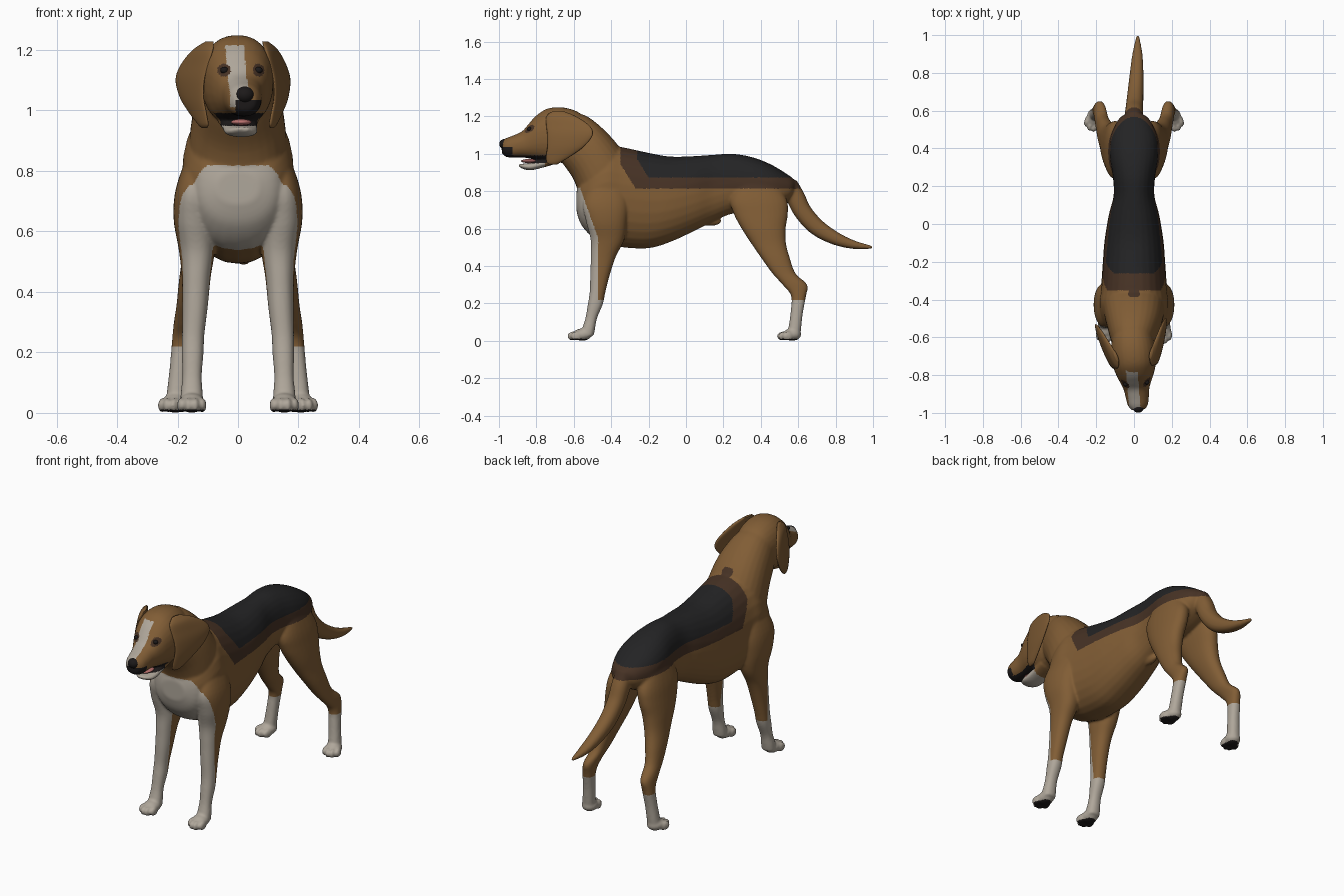
import bpy, bmesh, math
from mathutils import Matrix, Vector
from mathutils.bvhtree import BVHTree

cube = bpy.data.objects.get("Cube")
if cube:
    bpy.data.objects.remove(cube, do_unlink=True)


def material(name, r, g, b):
    m = bpy.data.materials.new(name)
    m.use_nodes = True
    m.diffuse_color = (r, g, b, 1)
    node = next(n for n in m.node_tree.nodes if n.type == 'BSDF_PRINCIPLED')
    node.inputs["Base Color"].default_value = (r, g, b, 1)
    node.inputs["Roughness"].default_value = 0.8
    return m


TAN, WHITE, BROWN, BLACK, PAD = range(5)
coat = [material("tan fur", .22, .11, .036), material("white fur", .43, .385, .325),
        material("dark brown fur", .062, .032, .018), material("black fur", .017, .017, .018),
        material("black skin", .012, .010, .010)]
pink = material("pink tongue", .5, .17, .16)

X, Y, Z = Vector((1, 0, 0)), Vector((0, 1, 0)), Vector((0, 0, 1))
STILL = Matrix.Identity(4)
# The head is turned slightly to its left
TURN = (Matrix.Translation((-.01, -.6, 0)) @ Matrix.Rotation(math.radians(5), 4, 'Z')
        @ Matrix.Translation((0, .6, 0)))


def smooth_rows(rows, steps=5):
    """Catmull-Rom samples through rows of numbers."""
    p = [Vector(r) for r in rows]
    p = [p[0]] + p + [p[-1]]
    out = []
    for a, b, c, d in zip(p, p[1:], p[2:], p[3:]):
        for i in range(steps):
            t = i / steps
            out.append(b + (c - a) * (t / 2) + (a * 2 - b * 5 + c * 4 - d) * (t * t / 2)
                       + (b * 3 - a - c * 3 + d) * (t ** 3 / 2))
    return out + [p[-1]]


def loft(bm, rows, v=None, m=STILL, n=28, power=2.25):
    """Skin rounded rings (x, y, z, rx, rv); v is the second ring axis."""
    rows = smooth_rows(rows)
    rings = []
    for i, row in enumerate(rows):
        axis = v
        if axis is None:
            step = rows[min(i + 1, len(rows) - 1)] - rows[max(i - 1, 0)]
            axis = Vector((0, -step[2], step[1])).normalized()
        centre, ring = Vector(row[:3]), []
        for k in range(n):
            a = 2 * math.pi * k / n
            c, s = math.cos(a), math.sin(a)
            c = math.copysign(abs(c) ** (2 / power), c)
            s = math.copysign(abs(s) ** (2 / power), s)
            ring.append(bm.verts.new(m @ (centre + X * c * max(row[3], .002)
                                          + axis * s * max(row[4], .002))))
        rings.append(ring)
    for a, b in zip(rings, rings[1:]):
        for k in range(n):
            j = (k + 1) % n
            bm.faces.new((a[k], a[j], b[j], b[k]))
    bm.faces.new(rings[0][::-1])
    bm.faces.new(rings[-1])


def slices(rows):
    """Turn (y, bottom, top, half width) into ring rows."""
    return [(0, y, (b + t) / 2, w, (t - b) / 2) for y, b, t, w in rows]


def ball(bm, centre, radii, m=STILL):
    bmesh.ops.create_uvsphere(bm, u_segments=24, v_segments=14, radius=1,
                              matrix=m @ Matrix.Translation(centre) @ Matrix.Diagonal((*radii, 1)))


def finish(name, bm, mats):
    bmesh.ops.recalc_face_normals(bm, faces=bm.faces)
    for f in bm.faces:
        f.smooth = True
    mesh = bpy.data.meshes.new(name)
    bm.to_mesh(mesh)
    bm.free()
    for mat in mats:
        mesh.materials.append(mat)
    ob = bpy.data.objects.new(name, mesh)
    bpy.context.collection.objects.link(ob)
    return ob


body = bmesh.new()
# Torso, chest to rump
loft(body, slices([(-.585, .69, .80, .07), (-.56, .62, .88, .13), (-.5, .555, .97, .172),
                   (-.42, .52, 1.04, .185), (-.34, .5, 1.035, .175), (-.2, .495, 1.005, .165),
                   (-.08, .53, .985, .155), (.05, .59, .988, .133), (.15, .64, .995, .108),
                   (.25, .68, 1., .112), (.36, .68, .98, .13), (.46, .7, .94, .125),
                   (.55, .75, .885, .085), (.58, .79, .86, .05)]), Z)
ball(body, (0, .13, .64), (.022, .06, .026))
# Neck
loft(body, [(0, -.4, .78, .165, .19), (0, -.457, .885, .162, .185), (0, -.52, .995, .146, .157),
            (-.005, -.592, 1.075, .122, .14), (-.01, -.64, 1.12, .1, .115)], Vector((0, .51, .86)))
# Skull with muzzle, then lower jaw
loft(body, slices([(-.53, 1.08, 1.18, .06), (-.58, 1., 1.225, .1), (-.66, .955, 1.248, .118),
                   (-.74, .95, 1.242, .115), (-.8, .965, 1.205, .098), (-.84, .975, 1.162, .081),
                   (-.875, .98, 1.122, .068), (-.92, .98, 1.1, .061), (-.96, .982, 1.085, .053),
                   (-.985, 1., 1.07, .035)]), Z, TURN)
loft(body, slices([(-.7, .945, 1., .07), (-.77, .925, .972, .06), (-.83, .912, .953, .056),
                   (-.87, .918, .947, .044), (-.895, .932, .946, .02)]), Z, TURN)
# Tail
loft(body, [(0, .55, .84, .045, .045), (0, .585, .77, .048, .05), (.003, .625, .69, .046, .048),
            (.008, .7, .607, .042, .045), (.014, .8, .547, .036, .035),
            (.018, .9, .513, .027, .022), (.02, .997, .5, .008, .008)])


def paw(x, y, angle):
    m = Matrix.Translation((x, y, 0)) @ Matrix.Rotation(angle, 4, 'Z')
    ball(body, (0, 0, .033), (.043, .05, .033), m)
    for dx, dy in ((-.035, -.032), (-.012, -.05), (.012, -.05), (.035, -.032)):
        ball(body, (dx, dy, .025), (.014, .031, .025), m)


for s in (-1, 1):
    # Front leg from shoulder to foot
    front = [(.12, -.42, .86, .045, .08), (.142, -.43, .74, .064, .12), (.145, -.425, .64, .068, .11),
             (.136, -.42, .54, .06, .09), (.138, -.442, .45, .048, .067), (.142, -.46, .35, .042, .052),
             (.148, -.473, .26, .037, .042), (.15, -.485, .195, .036, .04), (.152, -.507, .12, .032, .031),
             (.153, -.522, .06, .037, .035), (.153, -.53, .025, .038, .036)]
    # Hind leg from thigh to foot
    hind = [(.07, .38, .87, .05, .09), (.09, .387, .76, .062, .15), (.103, .4, .68, .063, .145),
            (.118, .415, .6, .059, .118), (.132, .442, .52, .052, .093), (.15, .48, .44, .045, .076),
            (.166, .524, .36, .037, .062), (.179, .582, .3, .033, .066), (.187, .602, .24, .031, .04),
            (.195, .592, .15, .031, .033), (.202, .582, .07, .033, .034), (.205, .577, .03, .034, .034)]
    for rows in (front, hind):
        loft(body, [(s * r[0], *r[1:]) for r in rows], Y)
    paw(s * .153, -.555, 0)
    paw(s * .207, .567, s * math.radians(15))

# Fuse the parts into one skin
dog = finish("body", body, [])
remesh = dog.modifiers.new("fuse", 'REMESH')
remesh.mode = 'VOXEL'
remesh.voxel_size = .006
relax = dog.modifiers.new("relax", 'SMOOTH')
relax.factor = .5
relax.iterations = 10
skin = bpy.data.meshes.new_from_object(dog.evaluated_get(bpy.context.evaluated_depsgraph_get()))
dog.modifiers.clear()
dog.data = skin
skin.materials.clear()
for mat in coat:
    skin.materials.append(mat)
UNTURN = TURN.inverted()


def marking(c):
    """Coat colour at a point."""
    x, y, z = c
    if z < .011:
        return PAD
    if z < .218:
        return WHITE
    # Face: lips, chin, eye rims and blaze
    if z > .88 and y < -.7:
        x, y, z = UNTURN @ c
        if y < -.75 and .949 < z < .991 or y < -.935 and z < 1.035 and x > -.03:
            return PAD
        if y < -.76 and z < .95:
            return WHITE
        if y < -.77 and math.hypot(abs(x) - .057, z - 1.133) < .021:
            return BROWN
        if y < -.76 and -.048 < x < .013 and 1.01 < z < 1.215:
            return WHITE
        return TAN
    # White chest and front of forelegs
    if z < .818 and y < -.47 - .36 * max(0, z - .55):
        return WHITE
    # Saddle
    if -.26 < y < .57 and z > .873 + 1.6 * max(0, -.2 - y):
        return BLACK
    front_edge = -.385 if abs(x) < .03 else -.352
    if front_edge < y < .62 and z > .815 + 1.6 * max(0, -.27 - y):
        return BROWN
    return TAN


bm = bmesh.new()
bm.from_mesh(skin)
for f in bm.faces:
    f.smooth = True
    f.material_index = marking(f.calc_center_median())
tree = BVHTree.FromBMesh(bm)
bm.to_mesh(skin)
bm.free()

# Ears and eyes
for s, side in ((-1, "right"), (1, "left")):
    ear = bmesh.new()
    rows = [(.092, 1.228, -.72, -.665, .008), (.113, 1.2, -.755, -.6, .016),
            (.138, 1.15, -.757, -.53, .016), (.152, 1.1, -.752, -.515, .015),
            (.147, 1.04, -.752, -.56, .014), (.13, .99, -.758, -.625, .013),
            (.116, .955, -.755, -.68, .011), (.112, .942, -.74, -.7, .005)]
    loft(ear, [(s * x, (a + b) / 2, z, t, (b - a) / 2) for x, z, a, b, t in rows],
         Vector((s * .3, 1, 0)), TURN, power=2)
    finish(side + "_ear", ear, [coat[TAN]])
    hit = tree.ray_cast(TURN @ Vector((s * .057, -1.2, 1.133)), TURN.to_3x3() @ Y)[0]
    eye = bmesh.new()
    ball(eye, hit or TURN @ Vector((s * .057, -.83, 1.133)), (.013, .011, .011))
    finish(side + "_eye", eye, [coat[PAD]])

# Nose and tongue
for name, centre, radii, mat in (("nose", (0, -.972, 1.052), (.031, .028, .027), coat[PAD]),
                                 ("tongue", (0, -.835, .961), (.034, .05, .011), pink)):
    part = bmesh.new()
    ball(part, centre, radii, TURN)
    finish(name, part, [mat])
